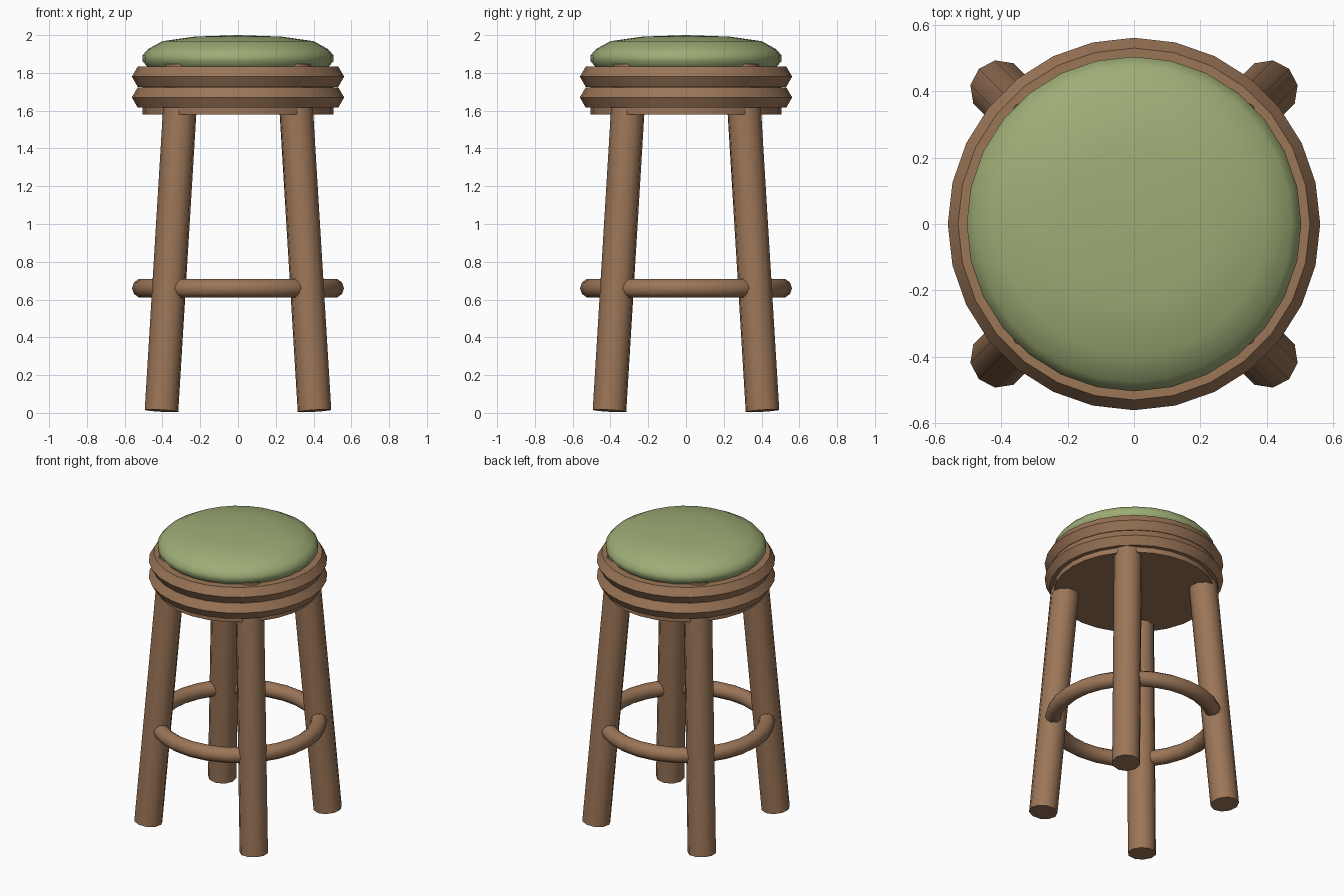
import bpy, bmesh, math
from mathutils import Vector

cube = bpy.data.objects.get("Cube")
if cube:
    bpy.data.objects.remove(cube, do_unlink=True)


def material(name, rgb):
    m = bpy.data.materials.new(name)
    m.use_nodes = True
    m.diffuse_color = (*rgb, 1)
    m.node_tree.nodes["Principled BSDF"].inputs["Base Color"].default_value = (*rgb, 1)
    return m


wood = material("brown wood", (0.33, 0.18, 0.097))
fabric = material("green fabric", (0.34, 0.415, 0.18))


def finish(name, mat, angle):
    """Name the active object, colour it and smooth its shallow edges."""
    ob = bpy.context.object
    ob.name = name
    ob.data.materials.append(mat)
    bpy.ops.object.shade_smooth_by_angle(angle=math.radians(angle))
    return ob


def ring(name, z, major, minor, sides):
    bpy.ops.mesh.primitive_torus_add(location=(0, 0, z), major_radius=major, minor_radius=minor,
                                     major_segments=28, minor_segments=sides)
    finish(name, wood, 40)


def rod(name, start, end, radius, sides):
    start, end = Vector(start), Vector(end)
    axis = end - start
    bpy.ops.mesh.primitive_cylinder_add(vertices=sides, radius=radius, depth=axis.length,
                                        location=(start + end) / 2,
                                        rotation=axis.to_track_quat('Z', 'Y').to_euler())
    finish(name, wood, 40)


def lathe(name, profile, sides, mat):
    """Spin a (radius, height) profile about the z axis."""
    bm = bmesh.new()
    verts = [bm.verts.new((r, 0, z)) for r, z in profile]
    edges = [bm.edges.new(pair) for pair in zip(verts, verts[1:])]
    bmesh.ops.spin(bm, geom=verts + edges, cent=(0, 0, 0), axis=(0, 0, 1),
                   angle=math.tau, steps=sides)
    bmesh.ops.remove_doubles(bm, verts=bm.verts, dist=0.0005)
    bmesh.ops.recalc_face_normals(bm, faces=bm.faces)
    mesh = bpy.data.meshes.new(name)
    bm.to_mesh(mesh)
    bm.free()
    ob = bpy.data.objects.new(name, mesh)
    bpy.context.collection.objects.link(ob)
    bpy.ops.object.select_all(action='DESELECT')
    ob.select_set(True)
    bpy.context.view_layer.objects.active = ob
    finish(name, mat, 50)


# Splayed legs, one on each diagonal
for depth, sy in (("front", -1), ("back", 1)):
    for side, sx in (("right", -1), ("left", 1)):
        rod(f"{depth}_{side}_leg", (sx * 0.405, sy * 0.405, 0.011),
            (sx * 0.294, sy * 0.294, 1.84), 0.09, 10)

# Round footrest passing through the legs
ring("footrest_ring", 0.66, 0.51, 0.051, 10)

# Seat base with two six-sided rims
rod("seat_base", (0, 0, 1.58), (0, 0, 1.83), 0.505, 28)
ring("lower_seat_rim", 1.67, 0.5, 0.062, 6)
ring("upper_seat_rim", 1.78, 0.5, 0.062, 6)

# Domed cushion
lathe("cushion", [(0, 1.80), (0.45, 1.80), (0.482, 1.835), (0.505, 1.862), (0.505, 1.894),
                  (0.477, 1.926), (0.40, 1.968), (0.23, 1.992), (0, 2.0)], 28, fabric)
